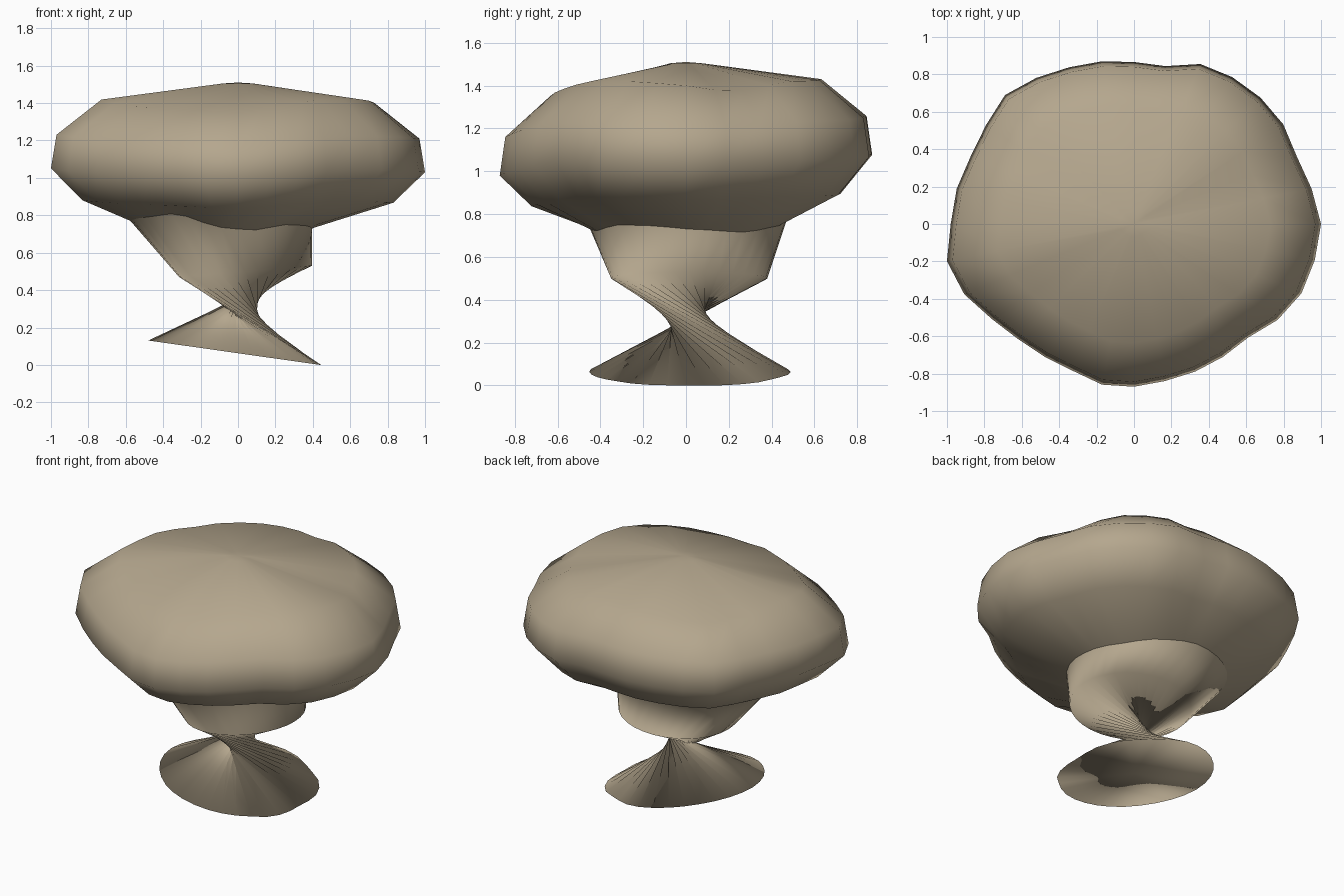
import bpy
from math import sin, cos, radians, degrees, atan2, hypot

if "Cube" in bpy.data.objects:
    bpy.data.objects.remove(bpy.data.objects["Cube"])

N = 32


def wave(keys):
    """Smooth periodic function of angle (degrees) through (angle, value) keys."""
    ks = sorted(keys)
    ks = [(ks[-1][0] - 360, ks[-1][1])] + ks + [(ks[0][0] + 360, ks[0][1])]

    def f(a):
        a %= 360
        for (a0, v0), (a1, v1) in zip(ks, ks[1:]):
            if a0 <= a <= a1:
                t = (a - a0) / (a1 - a0)
                t = 0.5 * t + 0.5 * t * t * (3 - 2 * t)
                return v0 + (v1 - v0) * t
    return f


clay = bpy.data.materials.new("tan_clay")
clay.diffuse_color = (.46, .385, .27, 1)
clay.use_nodes = True
clay.node_tree.nodes["Principled BSDF"].inputs["Base Color"].default_value = clay.diffuse_color


def loft(name, rings, top=None, bottom=None):
    verts = [v for r in rings for v in r]
    faces = []
    for k in range(len(rings) - 1):
        for i in range(N):
            j = (i + 1) % N
            faces.append((k * N + i, k * N + j, (k + 1) * N + j, (k + 1) * N + i))
    if top:
        verts.append(top)
        b = (len(rings) - 1) * N
        faces += [(b + i, b + (i + 1) % N, len(verts) - 1) for i in range(N)]
    if bottom:
        verts.append(bottom)
        faces += [((i + 1) % N, i, len(verts) - 1) for i in range(N)]
    me = bpy.data.meshes.new(name)
    me.from_pydata(verts, [], faces)
    me.materials.append(clay)
    ob = bpy.data.objects.new(name, me)
    bpy.context.collection.objects.link(ob)
    for p in me.polygons:
        p.use_smooth = True
    return ob


# Wavy cap outline, seen from above
outline = [(1, 0), (.96, .17), (.89, .26), (.84, .46), (.78, .56), (.65, .7), (.5, .8), (.38, .85),
           (.12, .84), (-.13, .875), (-.25, .855), (-.5, .79), (-.63, .74), (-.72, .66), (-.83, .43),
           (-.93, .25), (-.98, 0), (-1, -.2), (-.95, -.31), (-.68, -.57), (-.6, -.63), (-.37, -.76),
           (-.13, -.87), (0, -.87), (.2, -.83), (.37, -.77), (.59, -.62), (.78, -.5), (.88, -.4), (.95, -.25)]
radius = wave([(degrees(atan2(y, x)) % 360, hypot(x, y)) for x, y in outline])
# Heights of the stem-to-cap joint and of the cap shoulder
joint_z = wave([(0, .73), (35, .715), (60, .74), (90, .77), (180, .77), (215, .79),
                (240, .81), (270, .735), (290, .72), (315, .75), (340, .745)])
shoulder_z = wave([(0, 1.40), (17, 1.37), (45, 1.42), (90, 1.43), (110, 1.42), (140, 1.39),
                   (165, 1.42), (190, 1.42), (215, 1.38), (270, 1.35), (290, 1.38), (315, 1.42), (340, 1.42)])
# Rise and fall of the cap rim
rim = wave([(0, -.005), (45, .02), (90, .045), (135, .03), (180, .025), (225, -.02), (270, -.055), (315, .01)])
foot_r = wave([(0, .44), (30, .48), (45, .48), (60, .465), (85, .49), (135, .47),
               (180, .48), (225, .46), (280, .45), (315, .445), (330, .46)])
angles = [360 * i / N for i in range(N)]


def cap_ring(scale, zf):
    return [(radius(a) * scale * cos(radians(a)), radius(a) * scale * sin(radians(a)), zf(a)) for a in angles]


def oval(cx, cy, rx, ry, zf):
    return [(cx + rx * cos(radians(a)), cy + ry * sin(radians(a)), zf(a)) for a in angles]


joint = oval(-.09, .01, .485, .46, joint_z)

# Cap
loft("cap", [joint,
             cap_ring(.83, lambda a: .87 + .6 * rim(a)),
             cap_ring(1.0, lambda a: 1.035 + rim(a)),
             cap_ring(.97, lambda a: 1.215 + rim(a)),
             cap_ring(.73, shoulder_z),
             cap_ring(.08, lambda a: 1.505)], top=(0, 0, 1.51))

# Stem: tilted closed foot, twisted waist, cup flaring up to the cap
TWIST = 157.5
foot = []
for a in angles:
    t = a + TWIST
    x, y = foot_r(t) * cos(radians(t)), foot_r(t) * sin(radians(t))
    foot.append((x, y, .0625 - .142 * x))
waist_top = oval(.04, .015, .355, .365, lambda a: .5 + .03 * cos(radians(a)))
loft("twisted_stem", [foot, waist_top, joint], bottom=(0, 0, .0625))
